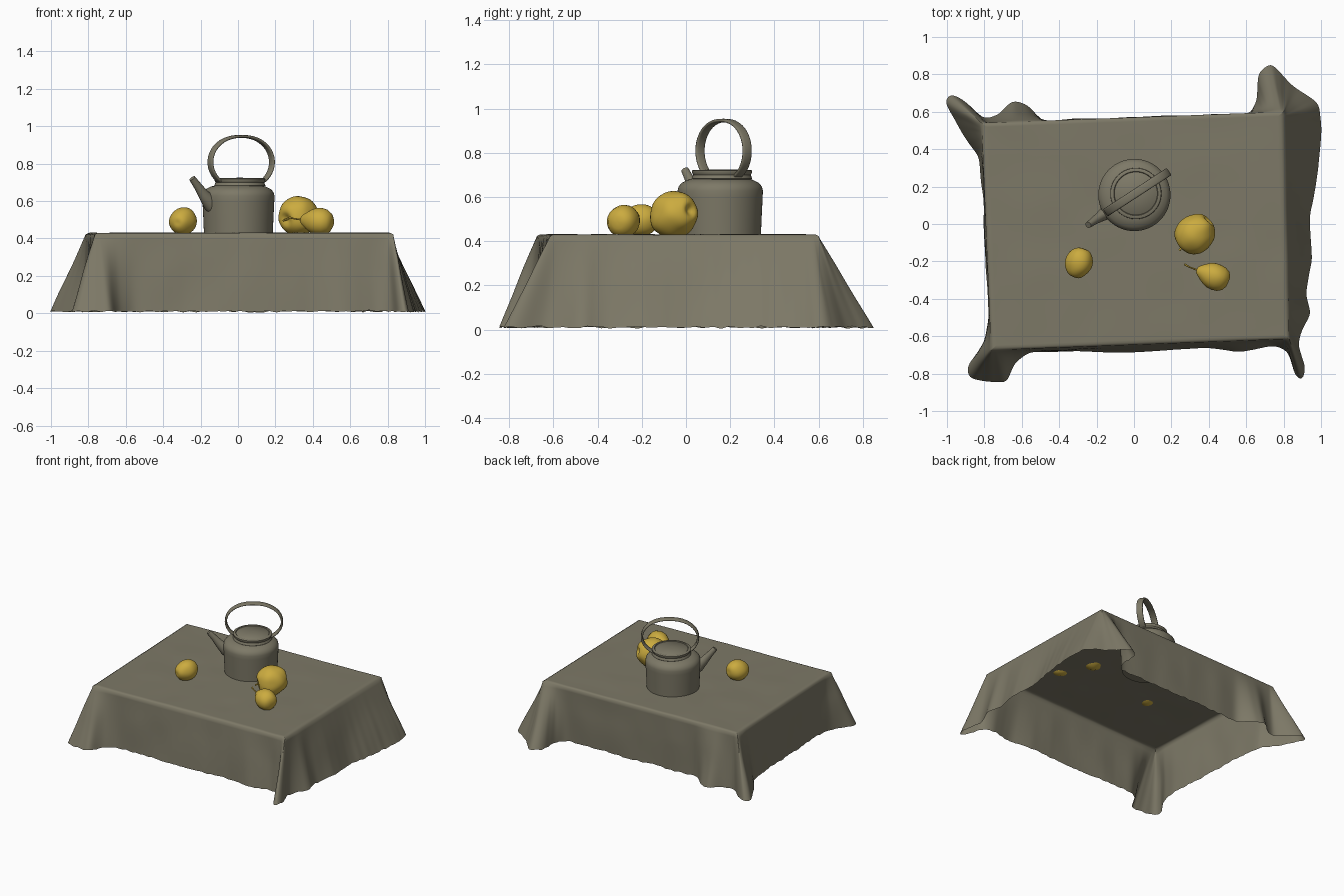
import bpy, bmesh, math
from mathutils import Vector, noise

if "Cube" in bpy.data.objects:
    bpy.data.objects.remove(bpy.data.objects["Cube"])


def material(name, rgb):
    m = bpy.data.materials.new(name)
    m.diffuse_color = (*rgb, 1)
    m.use_nodes = True
    m.node_tree.nodes["Principled BSDF"].inputs["Base Color"].default_value = m.diffuse_color
    return m


GREY = material("olive_grey", (0.205, 0.19, 0.135))
YELLOW = material("fruit_yellow", (0.60, 0.41, 0.05))


def finish(bm, name, mat, angle=50):
    me = bpy.data.meshes.new(name)
    bm.to_mesh(me)
    bm.free()
    me.materials.append(mat)
    me.shade_smooth()
    me.set_sharp_from_angle(angle=math.radians(angle))
    ob = bpy.data.objects.new(name, me)
    bpy.context.collection.objects.link(ob)
    return ob


def bridge(bm, a, b):
    n = len(a)
    for i in range(n):
        j = (i + 1) % n
        bm.faces.new((a[i], b[i], b[j], a[j]))


def skin(rings, name, mat, angle=50, lump=0):
    """Join closed rings of points into a capped solid."""
    bm = bmesh.new()
    loops = [[bm.verts.new(p) for p in r] for r in rings]
    for a, b in zip(loops, loops[1:]):
        bridge(bm, a, b)
    bm.faces.new(loops[0])
    bm.faces.new(loops[-1])
    bmesh.ops.recalc_face_normals(bm, faces=bm.faces)
    if lump:
        for v in bm.verts:
            v.co += v.normal * noise.noise(v.co * 14) * lump
    return finish(bm, name, mat, angle)


def lathe(profile, loc, axis, name, mat, n=48, angle=50, lump=0):
    q = Vector(axis).to_track_quat('Z', 'Y')
    rings = [[Vector(loc) + q @ Vector((r * math.cos(t), r * math.sin(t), h))
              for t in (2 * math.pi * i / n for i in range(n))]
             for r, h in profile]
    return skin(rings, name, mat, angle, lump)


def sweep(path, radii, side, name, mat, n=16, power=1.0):
    """Sweep an ellipse (half width along side, half thickness) along a planar path."""
    path = [Vector(p) for p in path]
    side = Vector(side).normalized()
    rings = []
    for i, p in enumerate(path):
        tan = path[min(i + 1, len(path) - 1)] - path[max(i - 1, 0)]
        up = tan.cross(side).normalized()
        a, b = radii[i]
        ring = []
        for k in range(n):
            c, s = math.cos(2 * math.pi * k / n), math.sin(2 * math.pi * k / n)
            ring.append(p + side * a * math.copysign(abs(c) ** power, c)
                        + up * b * math.copysign(abs(s) ** power, s))
        rings.append(ring)
    return skin(rings, name, mat)


# Tablecloth: top rectangle corners and hem outline (position on rectangle, x, y)
TOP = 0.43
corners = [Vector(c) for c in ((-0.765, -0.675), (0.83, -0.615), (0.80, 0.60), (-0.815, 0.54))]
hem = [(0.0, -0.80, -0.84), (0.02, -0.68, -0.85), (0.07, -0.64, -0.74), (0.13, -0.56, -0.685),
       (0.5, 0.0, -0.69), (0.7, 0.38, -0.66), (0.8, 0.56, -0.685), (0.93, 0.75, -0.65),
       (0.98, 0.82, -0.68), (0.995, 0.86, -0.81), (1.0, 0.90, -0.84), (1.005, 0.92, -0.77),
       (1.03, 0.875, -0.64), (1.07, 0.895, -0.57), (1.13, 0.95, -0.48), (1.2, 0.915, -0.38),
       (1.35, 0.955, -0.2), (1.55, 0.94, 0.05), (1.75, 0.99, 0.3), (1.93, 1.0, 0.52),
       (1.98, 0.99, 0.64), (2.0, 0.85, 0.74), (2.01, 0.73, 0.86), (2.03, 0.665, 0.81),
       (2.07, 0.66, 0.66), (2.12, 0.62, 0.585), (2.5, 0.0, 0.57), (2.78, -0.48, 0.55),
       (2.84, -0.57, 0.64), (2.89, -0.65, 0.66), (2.94, -0.72, 0.58), (2.98, -0.80, 0.56),
       (2.995, -0.90, 0.66), (3.0, -0.98, 0.70), (3.01, -1.015, 0.66), (3.04, -0.93, 0.50),
       (3.1, -0.83, 0.36), (3.3, -0.81, 0.15), (3.6, -0.795, -0.2), (3.85, -0.775, -0.5),
       (3.93, -0.80, -0.63), (3.98, -0.89, -0.76), (3.995, -0.88, -0.82)]


def top_point(s):
    i = int(s) % 4
    return corners[i].lerp(corners[(i + 1) % 4], s - int(s))


samples = []
for i, a in enumerate(hem):
    b = hem[i + 1] if i + 1 < len(hem) else (4.0, *hem[0][1:])
    a, b = Vector(a), Vector(b)
    steps = max(2, round((b - a).yz.length / 0.017))
    samples += [a.lerp(b, k / steps) for k in range(steps)]
tops = [top_point(p.x) for p in samples]
lows = [Vector((p.y, p.z)) for p in samples]
N = len(lows)
for _ in range(4):
    lows = [lows[i] * 0.5 + (lows[i - 1] + lows[(i + 1) % N]) * 0.25 for i in range(N)]

bm = bmesh.new()
loops = []
for k in [0.04 + 0.92 * i / 21 for i in range(22)] + [0.98]:      # flat top rings
    loops.append([bm.verts.new((p.x * k, p.y * k, TOP)) for p in tops])
ROWS = 16
for r in range(ROWS + 1):                                        # hanging sides
    v = r / ROWS
    ring = []
    for t, l in zip(tops, lows):
        p = t.lerp(l, v)
        z = (TOP - 0.008) * (1 - v) + v * (0.01 + 0.009 * noise.noise((l.x * 22, l.y * 22, 0)))
        ring.append(bm.verts.new((p.x, p.y, z)))
    loops.append(ring)
for a, b in zip(loops, loops[1:]):
    bridge(bm, a, b)
bm.faces.new(loops[0])
bm.normal_update()
for v in bm.verts:                                               # soft wrinkles
    on_top = v.co.z > TOP - 0.005
    q = Vector((v.co.x * 5, v.co.y * 5, v.co.z * 3))
    amp = 0.003 if on_top else 0.009 * min(1, (TOP - v.co.z) * 5)
    d = v.normal * noise.noise(q) * amp
    if not on_top:
        d.z = 0
    v.co += d
    v.co.z = max(v.co.z, 0.0)
finish(bm, "tablecloth", GREY, 75)

# Kettle body and lid
lathe([(0.01, 0.424), (0.184, 0.424), (0.187, 0.5), (0.192, 0.60), (0.193, 0.628), (0.188, 0.648),
       (0.172, 0.665), (0.148, 0.677), (0.125, 0.684), (0.01, 0.686)],
      (0.002, 0.155, 0), (0, 0, 1), "kettle_body", GREY, 64)
lathe([(0.12, 0.67), (0.137, 0.683), (0.130, 0.70), (0.136, 0.710), (0.136, 0.719), (0.130, 0.723),
       (0.118, 0.723), (0.115, 0.718), (0.111, 0.722), (0.01, 0.725)],
      (0.01, 0.163, 0), (0, 0, 1), "kettle_lid", GREY, 64)

# Kettle spout
sweep([(-0.10, 0.095, 0.565), (-0.15, 0.06, 0.592), (-0.185, 0.036, 0.635),
       (-0.215, 0.016, 0.68), (-0.245, -0.005, 0.722)],
      [(0.05, 0.062), (0.038, 0.045), (0.027, 0.030), (0.021, 0.022), (0.017, 0.018)],
      (0.57, -0.82, 0), "kettle_spout", GREY)

# Kettle handle: flat band bent into an open loop
ang = math.radians(33)
along = Vector((math.cos(ang), math.sin(ang), 0))
path = []
for i in range(49):
    t = math.radians(-56 + 292 * i / 48)
    path.append(Vector((0.017, 0.17, 0.808)) + along * 0.196 * (abs(math.cos(t)) ** 0.9)
                * (1 if math.cos(t) > 0 else -1) + Vector((0, 0, 0.138 * math.sin(t))))
sweep(path, [(0.023, 0.008)] * 49, (-along.y, along.x, 0), "kettle_handle", GREY, 16, 0.6)


def apple_profile(r, half, dimple, skew=0.0, n=24):
    """Round fruit section; dimple pulls the poles inward, skew fattens one end."""
    out = []
    for i in range(n + 1):
        t = math.pi * (0.015 + 0.97 * i / n)
        h = -math.cos(t)
        out.append((r * math.sin(t) * (1 + skew * h),
                    half * h * (1 - dimple * math.exp(-(math.sin(t) / 0.28) ** 2))))
    return out


# Fruit
lathe(apple_profile(0.104, 0.115, 0.24, 0.08), (0.328, -0.052, 0.521), (-0.68, -0.7, -0.2),
      "large_apple", YELLOW, lump=0.006)
lathe(apple_profile(0.073, 0.085, 0.07, 0.06), (-0.295, -0.208, 0.493), (0.35, 0.9, 0.1),
      "small_quince", YELLOW, lump=0.004)
lathe([(0.004, -0.085), (0.028, -0.084), (0.052, -0.070), (0.067, -0.044), (0.072, -0.015),
       (0.070, 0.012), (0.060, 0.038), (0.045, 0.060), (0.031, 0.080), (0.018, 0.094), (0.004, 0.099)],
      (0.425, -0.279, 0.492), (-0.92, 0.36, 0.1), "pear", YELLOW, lump=0.003)
sweep([(0.345, -0.248, 0.50), (0.30, -0.232, 0.506), (0.27, -0.216, 0.515)],
      [(0.005, 0.005), (0.004, 0.004), (0.006, 0.006)], (0.36, 0.92, 0), "pear_stem", YELLOW, 8)
sweep([(0.27, -0.11, 0.505), (0.253, -0.128, 0.50), (0.243, -0.14, 0.495)],
      [(0.006, 0.006), (0.005, 0.005), (0.006, 0.006)], (0.7, -0.7, 0), "apple_stem", YELLOW, 8)
